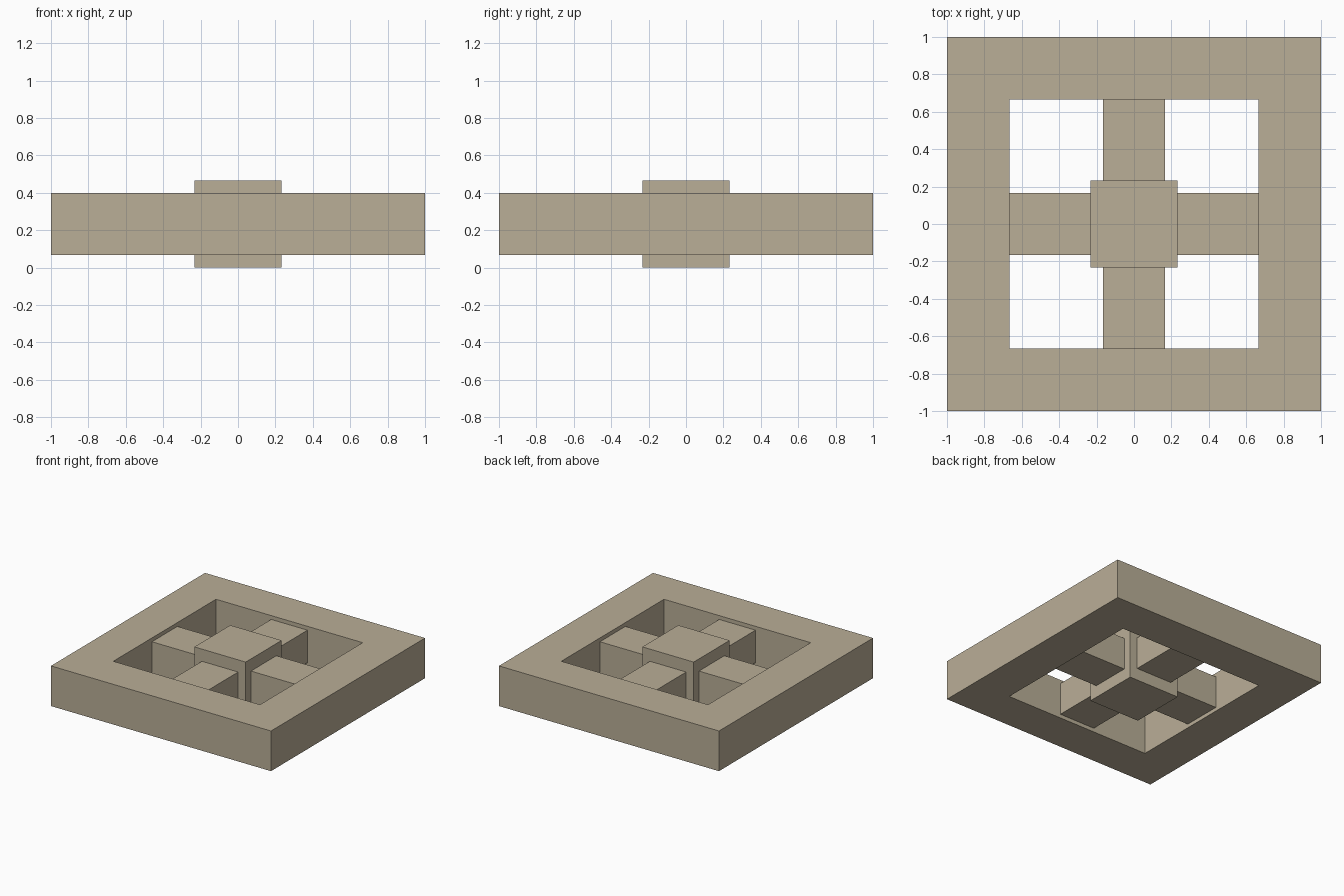
import bpy, bmesh, math
from mathutils import Matrix, Vector

if "Cube" in bpy.data.objects:
    bpy.data.objects.remove(bpy.data.objects["Cube"])

MID = 0.2333        # height of the common centre plane
HUB = 0.4667        # hub cube side
INNER = 0.6667      # half width of the frame opening
FRAME_H = 0.33
SPOKE_W, SPOKE_H = 0.33, 0.2667

tan = bpy.data.materials.new("sand_tan")
tan.diffuse_color = (0.49, 0.425, 0.31, 1.0)
tan.use_nodes = True
tan.node_tree.nodes["Principled BSDF"].inputs["Base Color"].default_value = tan.diffuse_color


def make_object(name, bm):
    bmesh.ops.recalc_face_normals(bm, faces=bm.faces)
    mesh = bpy.data.meshes.new(name)
    bm.to_mesh(mesh)
    bm.free()
    mesh.materials.append(tan)
    obj = bpy.data.objects.new(name, mesh)
    bpy.context.collection.objects.link(obj)
    return obj


def box(name, size, centre, turn=0.0):
    bm = bmesh.new()
    bmesh.ops.create_cube(bm, size=1.0)
    bmesh.ops.scale(bm, vec=size, verts=bm.verts)
    bmesh.ops.translate(bm, vec=centre, verts=bm.verts)
    bmesh.ops.rotate(bm, cent=(0, 0, 0), matrix=Matrix.Rotation(turn, 3, 'Z'), verts=bm.verts)
    return make_object(name, bm)


# Square frame: a flat ring of four mitred faces, extruded upward
bm = bmesh.new()
corners = [(-1, -1), (1, -1), (1, 1), (-1, 1)]
rings = [[bm.verts.new((x * s, y * s, MID - FRAME_H / 2)) for x, y in corners]
         for s in (1.0, INNER)]
for i in range(4):
    j = (i + 1) % 4
    bm.faces.new((rings[0][i], rings[0][j], rings[1][j], rings[1][i]))
top = bmesh.ops.extrude_face_region(bm, geom=bm.faces[:], use_keep_orig=True)["geom"]
bmesh.ops.translate(bm, vec=Vector((0, 0, FRAME_H)),
                    verts=[g for g in top if isinstance(g, bmesh.types.BMVert)])
make_object("square_frame", bm)

# Central hub cube
box("hub", (HUB, HUB, HUB), (0, 0, MID))

# Four spokes from the hub to the frame, slightly thinner than the frame
length = INNER - HUB / 2
for i, side in enumerate(("right", "back", "left", "front")):
    box("spoke_" + side, (length, SPOKE_W, SPOKE_H),
        (HUB / 2 + length / 2, 0, MID), i * math.pi / 2)
